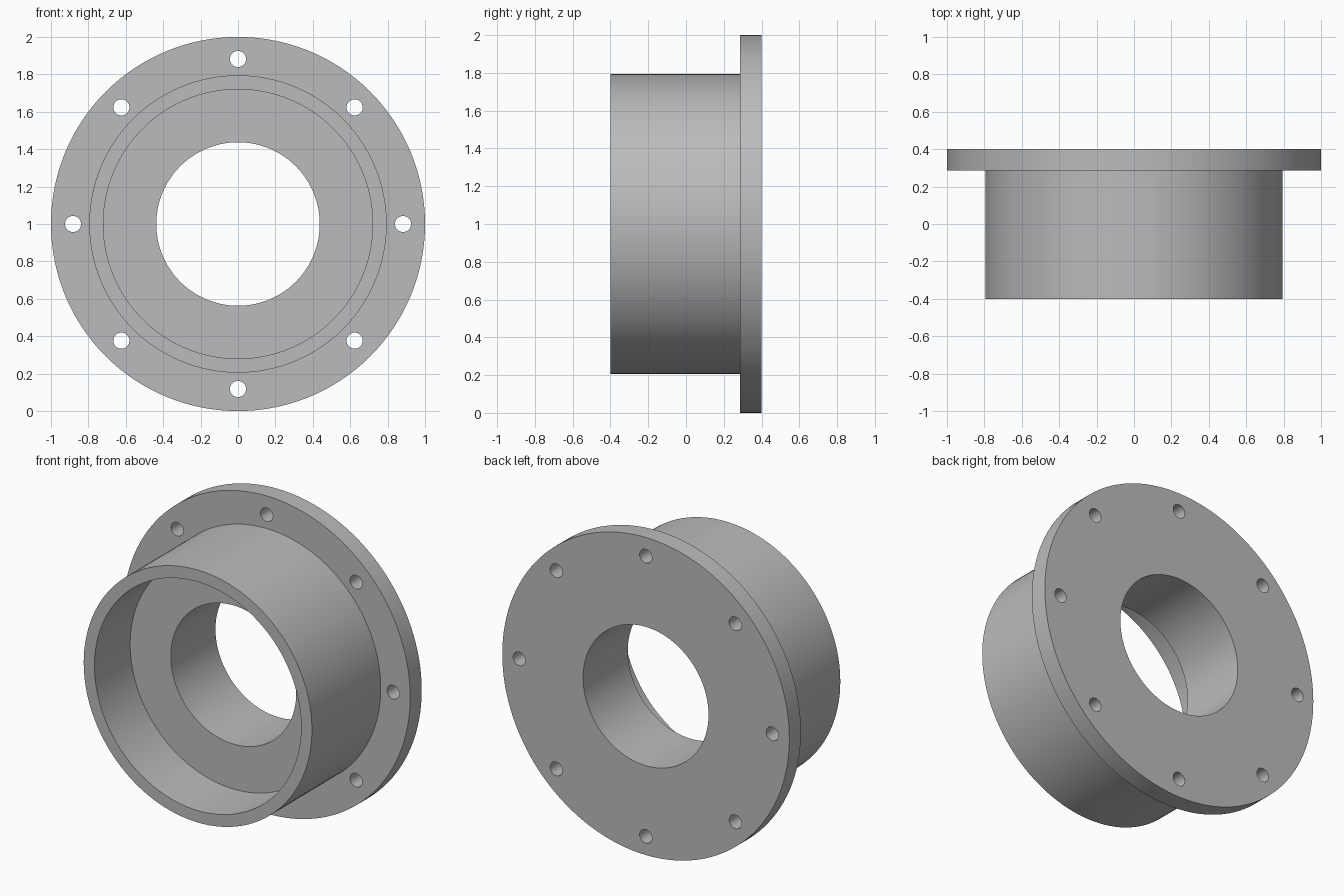
import bpy, bmesh, math
from mathutils import Matrix, Vector

cube = bpy.data.objects.get("Cube")
if cube:
    bpy.data.objects.remove(cube, do_unlink=True)

# Single grey finish
grey = bpy.data.materials.new("plain_grey")
grey.use_nodes = True
colour = (0.5, 0.5, 0.5, 1)
grey.diffuse_color = colour
grey.node_tree.nodes["Principled BSDF"].inputs["Base Color"].default_value = colour

CENTRE = Vector((0, 0, 1))
BORE, RECESS, HUB, FLANGE = 0.437, 0.72, 0.795, 1.0
FRONT, FLOOR, STEP, BACK = -0.4, -0.045, 0.285, 0.4


def add_object(name, bm):
    bmesh.ops.recalc_face_normals(bm, faces=bm.faces)
    mesh = bpy.data.meshes.new(name)
    bm.to_mesh(mesh)
    bm.free()
    mesh.materials.append(grey)
    obj = bpy.data.objects.new(name, mesh)
    bpy.context.collection.objects.link(obj)
    return obj


# Flanged hub: closed section (radius, depth) turned about the y axis
section = [(BORE, FLOOR), (RECESS, FLOOR), (RECESS, FRONT), (HUB, FRONT),
           (HUB, STEP), (FLANGE, STEP), (FLANGE, BACK), (BORE, BACK)]
bm = bmesh.new()
verts = [bm.verts.new(CENTRE + Vector((r, y, 0))) for r, y in section]
edges = [bm.edges.new((v, verts[i - 1])) for i, v in enumerate(verts)]
bmesh.ops.spin(bm, geom=verts + edges, cent=CENTRE, axis=(0, 1, 0),
               angle=math.tau, steps=128)
bmesh.ops.remove_doubles(bm, verts=bm.verts, dist=0.0001)
hub = add_object("flanged_hub", bm)

# Ring of eight bolt holes
bm = bmesh.new()
for i in range(8):
    place = (Matrix.Translation(CENTRE) @ Matrix.Rotation(i * math.tau / 8, 4, "Y")
             @ Matrix.Translation((0.882, (STEP + BACK) / 2, 0))
             @ Matrix.Rotation(math.pi / 2, 4, "X"))
    bmesh.ops.create_cone(bm, cap_ends=True, segments=32, radius1=0.043,
                          radius2=0.043, depth=0.3, matrix=place)
cutter = add_object("bolt_hole_cutter", bm)
cutter.hide_render = True

# Cut the holes, then discard the cutter
cut = hub.modifiers.new("bolt_holes", "BOOLEAN")
cut.operation = "DIFFERENCE"
cut.solver = "EXACT"
cut.object = cutter
bpy.ops.object.select_all(action="DESELECT")
hub.select_set(True)
bpy.context.view_layer.objects.active = hub
bpy.ops.object.modifier_apply(modifier=cut.name)
bpy.data.objects.remove(cutter, do_unlink=True)
bpy.ops.object.shade_smooth_by_angle(angle=math.radians(30))
